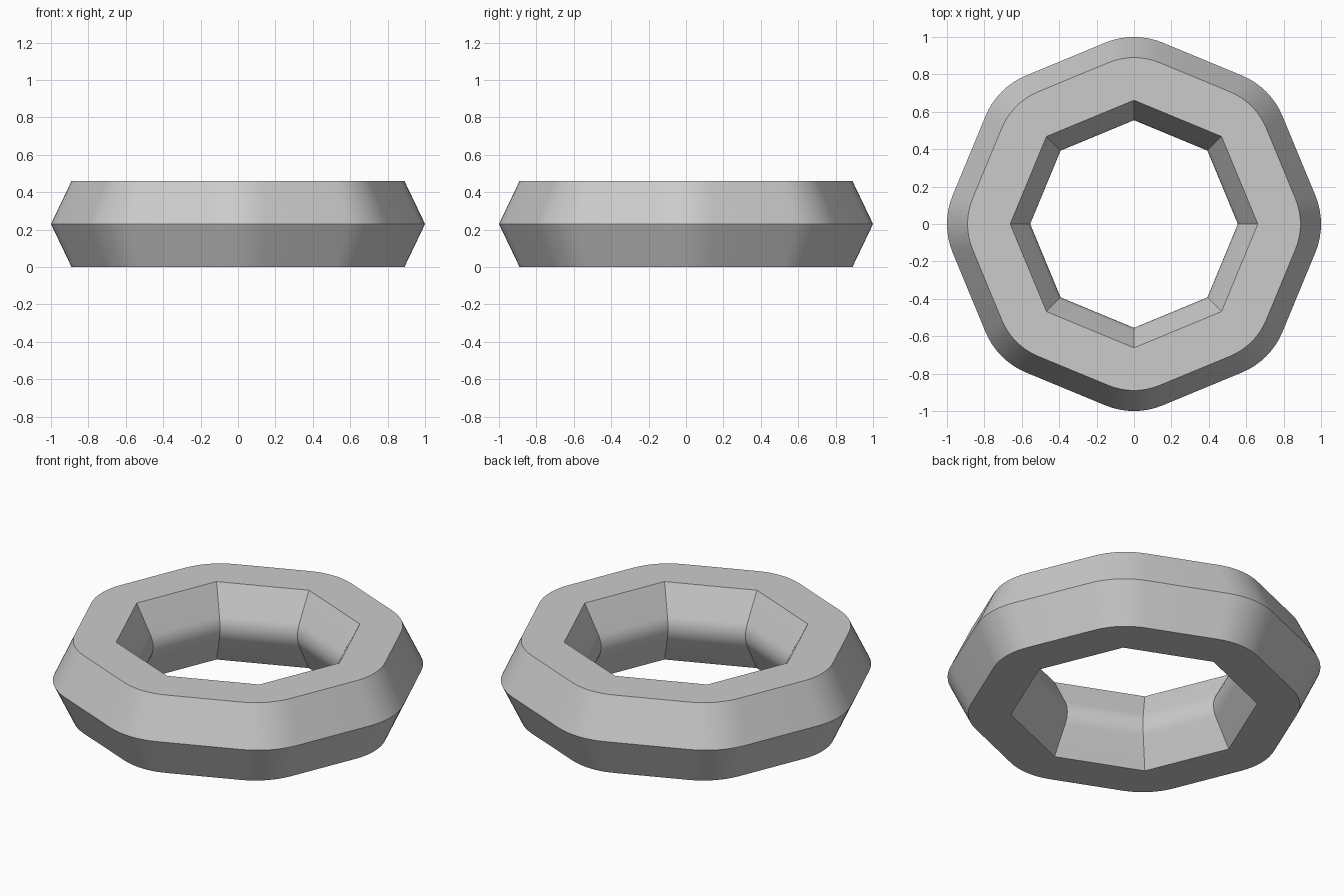
import bpy, bmesh
from math import sin, cos, radians, pi

if "Cube" in bpy.data.objects:
    bpy.data.objects.remove(bpy.data.objects["Cube"])

H = 0.46          # ring height
K = 9             # points per rounded outer corner


def outer_ring(bm, tip, z):
    """Octagon with rounded corners, reaching `tip` at each corner."""
    r = 0.40 * tip
    c = tip - r
    ring = []
    for i in range(8):
        a = i * pi / 4
        for j in range(K):
            t = a + radians(-22.5 + 45 * j / (K - 1))
            ring.append(bm.verts.new((c * cos(a) + r * cos(t), c * sin(a) + r * sin(t), z)))
    return ring


def inner_ring(bm, rad, z):
    """Sharp octagon; the points of each corner coincide and are merged later."""
    return [bm.verts.new((rad * cos(i * pi / 4), rad * sin(i * pi / 4), z))
            for i in range(8) for _ in range(K)]


bm = bmesh.new()
# outer wall: sharp V profile
rings = [outer_ring(bm, 0.89, 0), outer_ring(bm, 1.0, H / 2), outer_ring(bm, 0.89, H)]
# hole: sloped walls meeting in a rounded ridge at mid height
rings.append(inner_ring(bm, 0.662, H))
for s in range(9):
    t = radians(29.5 - 59 * s / 8)
    rings.append(inner_ring(bm, 0.695 - 0.14 * cos(t), H / 2 + 0.14 * sin(t)))
rings.append(inner_ring(bm, 0.662, 0))

# skin all rings around the closed profile
n = 8 * K
for k, a in enumerate(rings):
    b = rings[(k + 1) % len(rings)]
    for i in range(n):
        j = (i + 1) % n
        bm.faces.new((a[i], a[j], b[j], b[i]))
bmesh.ops.remove_doubles(bm, verts=bm.verts, dist=1e-5)
bmesh.ops.recalc_face_normals(bm, faces=bm.faces)

mesh = bpy.data.meshes.new("octagonal_ring")
bm.to_mesh(mesh)
bm.free()
ring = bpy.data.objects.new("octagonal_ring", mesh)
bpy.context.collection.objects.link(ring)
bpy.context.view_layer.objects.active = ring
ring.select_set(True)
bpy.ops.object.shade_smooth_by_angle(angle=radians(25))
